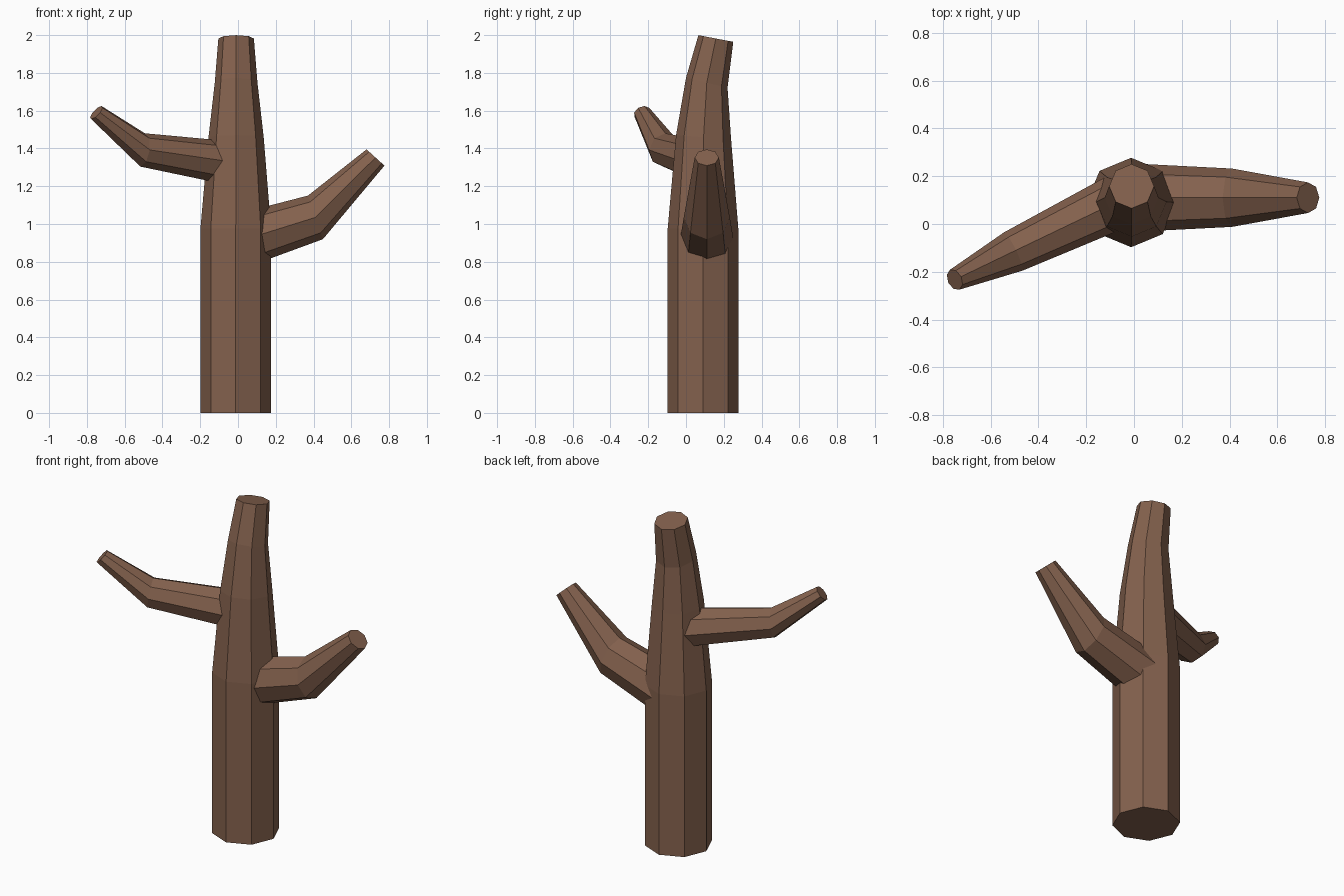
import bpy, bmesh, math
from mathutils import Vector

if "Cube" in bpy.data.objects:
    bpy.data.objects.remove(bpy.data.objects["Cube"])

bark = bpy.data.materials.new("bark")
bark.diffuse_color = (0.23, 0.12, 0.075, 1)
bark.use_nodes = True
bark.node_tree.nodes["Principled BSDF"].inputs["Base Color"].default_value = bark.diffuse_color
SIDES = 8


def limb(name, rings):
    """Eight-sided tapering tube; each ring is (centre, radius, normal)."""
    bm = bmesh.new()
    loops = []
    for centre, radius, normal in rings:
        n = Vector(normal).normalized()
        # One axis stays level so a corner always points straight up or forward
        ref = Vector((0, 1, 0)) if abs(n.z) > 0.9 else Vector((0, 0, 1))
        side = ref.cross(n).normalized()
        up = n.cross(side)
        angles = [math.tau * i / SIDES for i in range(SIDES)]
        loops.append([bm.verts.new(Vector(centre) + radius * (side * math.cos(a) + up * math.sin(a)))
                      for a in angles])
    for a, b in zip(loops, loops[1:]):
        for i in range(SIDES):
            j = (i + 1) % SIDES
            bm.faces.new((a[i], a[j], b[j], b[i]))
    bm.faces.new(loops[0][::-1])
    bm.faces.new(loops[-1])
    bmesh.ops.recalc_face_normals(bm, faces=bm.faces)
    mesh = bpy.data.meshes.new(name)
    bm.to_mesh(mesh)
    bm.free()
    mesh.materials.append(bark)
    obj = bpy.data.objects.new(name, mesh)
    bpy.context.collection.objects.link(obj)
    return obj


# Trunk, leaning back towards the top
limb("trunk", [
    ((-0.012, 0.09, 0.0), 0.187, (0, 0, 1)),
    ((-0.012, 0.09, 0.975), 0.187, (0, 0, 1)),
    ((-0.010, 0.093, 1.46), 0.146, (0, 0.07, 1)),
    ((-0.010, 0.11, 1.748), 0.113, (0, 0.24, 1)),
    ((-0.010, 0.158, 1.982), 0.094, (0, 0.19, 1)),
])

# Lower right branch
limb("right_branch", [
    ((0.02, 0.11, 0.913), 0.142, (1, 0, 0.31)),
    ((0.41, 0.11, 1.035), 0.122, (1, 0, 0.34)),
    ((0.728, 0.11, 1.352), 0.064, (1, 0, 1.1)),
])

# Upper left branch, angled towards the front
limb("left_branch", [
    ((-0.025, 0.115, 1.32), 0.117, (-1, -0.48, 0.15)),
    ((-0.505, -0.115, 1.392), 0.089, (-1, -0.48, 0.17)),
    ((-0.75, -0.233, 1.59), 0.046, (-1, -0.48, 0.95)),
])
